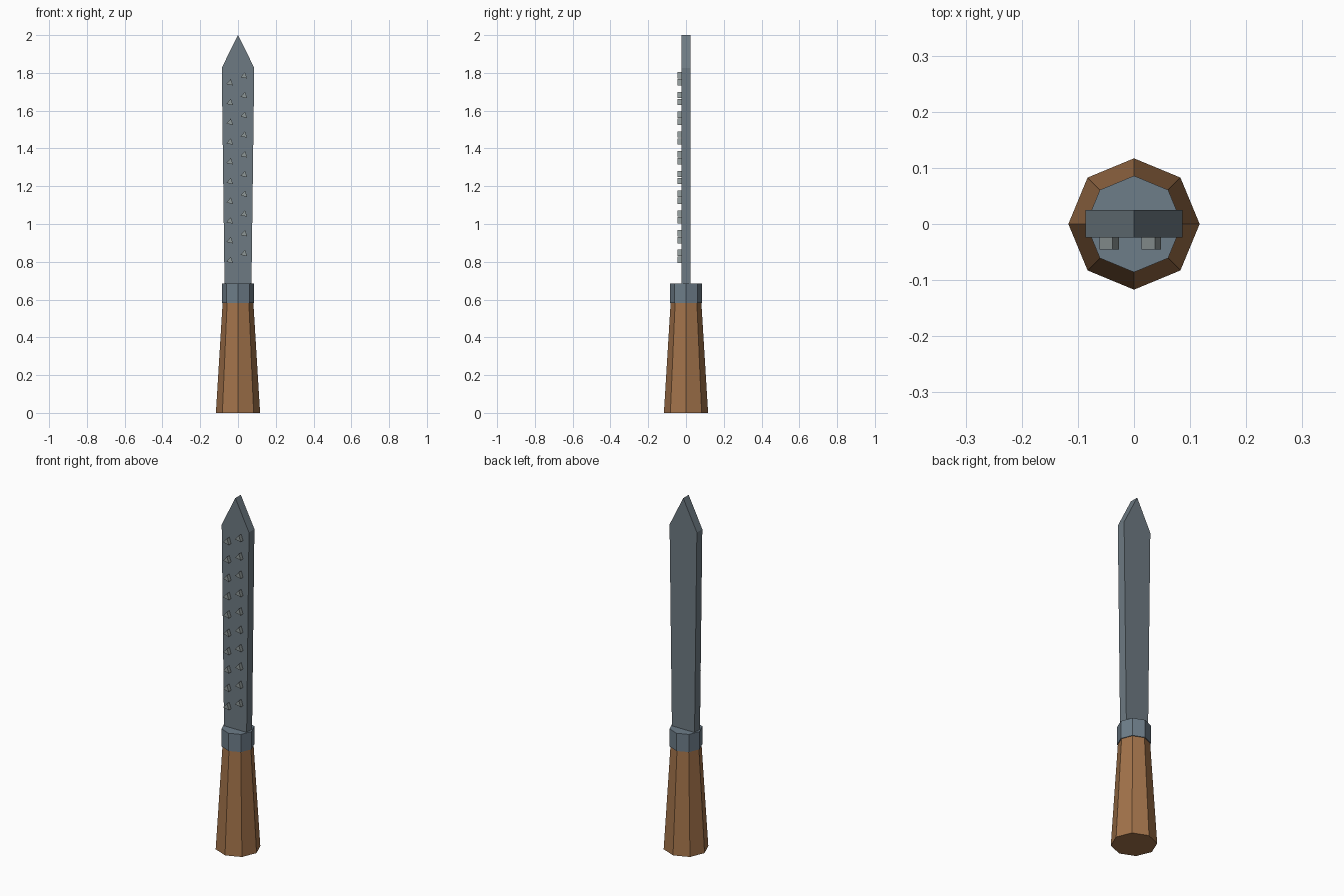
import bpy
import bmesh
from math import cos, sin, tau, radians

cube = bpy.data.objects.get("Cube")
if cube:
    bpy.data.objects.remove(cube, do_unlink=True)


def material(name, rgb):
    mat = bpy.data.materials.new(name)
    mat.use_nodes = True
    mat.diffuse_color = (*rgb, 1)
    mat.node_tree.nodes["Principled BSDF"].inputs["Base Color"].default_value = (*rgb, 1)
    return mat


wood = material("brown wood", (0.36, 0.17, 0.069))
steel = material("blade steel", (0.155, 0.195, 0.225))
collar_steel = material("collar steel", (0.155, 0.205, 0.25))
tooth_steel = material("pale tooth steel", (0.27, 0.31, 0.31))


def loft(name, rings, mat):
    """Closed solid joining rings of equal point count, with end caps."""
    bm = bmesh.new()
    loops = [[bm.verts.new(p) for p in ring] for ring in rings]
    for a, b in zip(loops, loops[1:]):
        for i in range(len(a)):
            j = (i + 1) % len(a)
            bm.faces.new((a[i], a[j], b[j], b[i]))
    bm.faces.new(loops[0])
    bm.faces.new(loops[-1])
    bmesh.ops.recalc_face_normals(bm, faces=bm.faces)
    mesh = bpy.data.meshes.new(name)
    bm.to_mesh(mesh)
    bm.free()
    mesh.materials.append(mat)
    obj = bpy.data.objects.new(name, mesh)
    bpy.context.collection.objects.link(obj)
    return obj


def octagon(radius, z):
    return [(radius * cos(tau * i / 8), radius * sin(tau * i / 8), z) for i in range(8)]


def plate(name, outline, front, back, mat):
    """Extrude an x-z outline from front to back along y."""
    return loft(name, [[(x, y, z) for x, z in outline] for y in (front, back)], mat)


# Tapered eight-sided handle and its metal collar
loft("handle", [octagon(0.117, 0), octagon(0.081, 0.59)], wood)
loft("collar", [octagon(0.086, 0.583), octagon(0.086, 0.684)], collar_steel)

# Flat blade, widening upward to a pointed tip
half = [(0.071, 0.66), (0.086, 1.827)]
outline = half + [(0, 2)] + [(-x, z) for x, z in reversed(half)]
plate("blade", outline, -0.024, 0.025, steel)

# Two staggered columns of small triangular rasp teeth on the front
for side, x, top in (("right", -0.042, 1.747), ("left", 0.033, 1.784)):
    for row in range(10):
        z = top - row * 0.1045
        angles = [radians(78.5) + tau * i / 3 for i in range(3)]
        triangle = [(x + 0.0207 * cos(a), z + 0.0207 * sin(a)) for a in angles]
        plate(f"{side}_tooth_{row + 1}", triangle, -0.0455, -0.022, tooth_steel)
